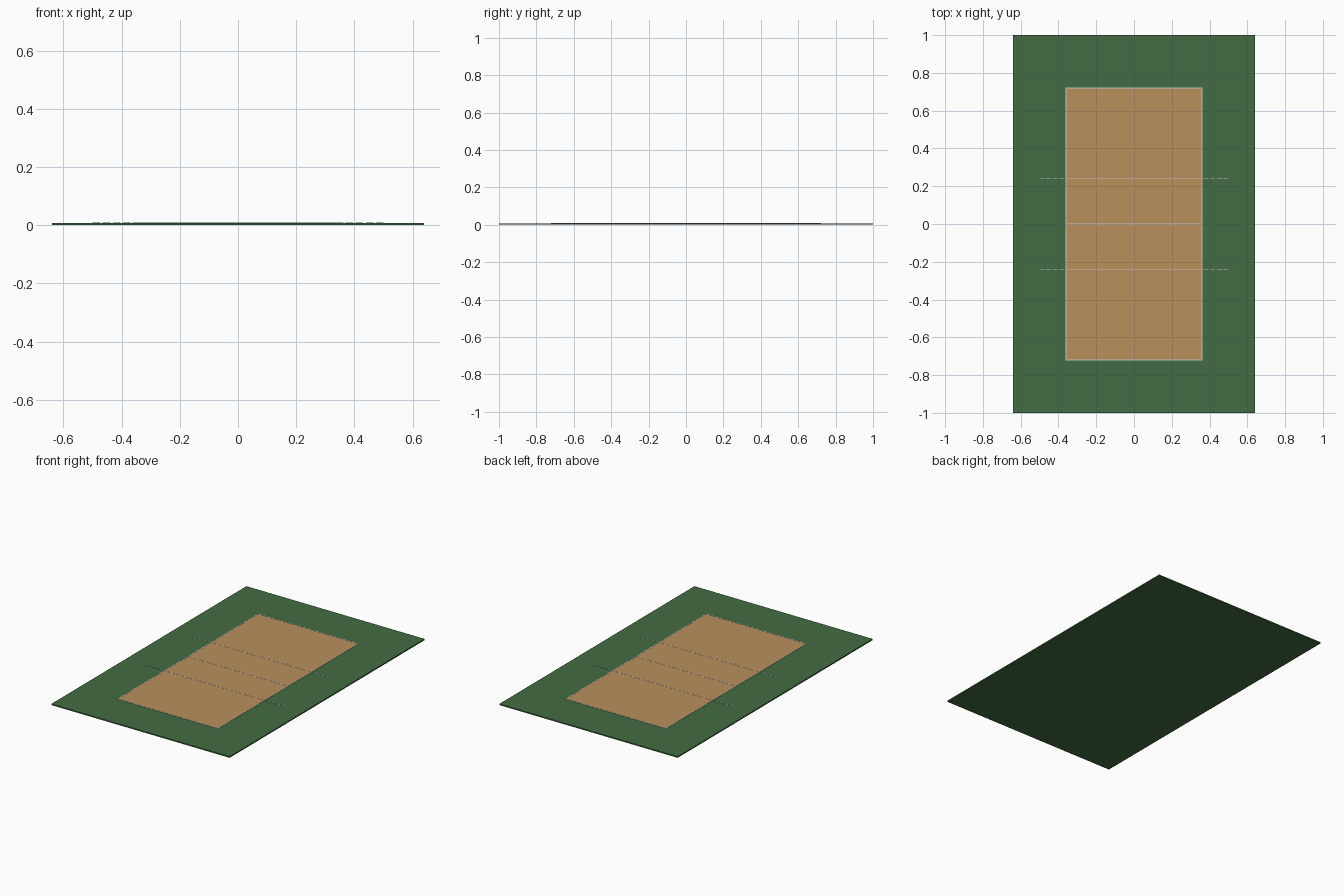
import bpy

if "Cube" in bpy.data.objects:
    bpy.data.objects.remove(bpy.data.objects["Cube"])

M = 0.08            # one metre of court in model units
LINE_W = 0.05 * M   # painted line width


def material(name, color):
    mat = bpy.data.materials.new(name)
    mat.diffuse_color = (*color, 1)
    mat.use_nodes = True
    mat.node_tree.nodes["Principled BSDF"].inputs["Base Color"].default_value = mat.diffuse_color
    return mat


def box(name, x, y, z0, z1, sx, sy, mat):
    bpy.ops.mesh.primitive_cube_add(size=1, location=(x, y, (z0 + z1) / 2))
    ob = bpy.context.object
    ob.name = name
    ob.scale = (sx, sy, z1 - z0)
    bpy.ops.object.transform_apply(location=False, rotation=False, scale=True)
    ob.data.materials.append(mat)
    return ob


green = material("green_surround", (0.055, 0.15, 0.055))
tan = material("tan_court", (0.48, 0.28, 0.107))
white = material("line_white", (0.8, 0.8, 0.8))

SLAB, COURT, TOP = 0.0080, 0.0088, 0.0096
HX, HY = 4.5 * M, 9 * M

# Ground slab and playing surface
box("surround", 0, 0, 0, SLAB, 16 * M, 25 * M, green)
box("court", 0, 0, SLAB, COURT, 2 * HX, 2 * HY, tan)

# Boundary lines
for s, side in ((-1, "left"), (1, "right")):
    box(f"sideline_{side}", s * HX, 0, SLAB, TOP, LINE_W, 2 * HY + LINE_W, white)
for s, end in ((-1, "front"), (1, "back")):
    box(f"end_line_{end}", 0, s * HY, SLAB, TOP, 2 * HX - LINE_W, LINE_W, white)

# Centre line and attack lines
inner = 2 * HX - LINE_W
box("centre_line", 0, 0, COURT, TOP, inner, LINE_W, white)
for s, end in ((-1, "front"), (1, "back")):
    y = s * 3 * M
    box(f"attack_line_{end}", 0, y, COURT, TOP, inner, LINE_W, white)
    # Dashed extensions past the sidelines
    pitch, dash = 0.035, 0.025
    for side in (-1, 1):
        for i in range(4):
            x = side * (0.5 - dash / 2 - i * pitch)
            box(f"attack_dash_{end}", x, y, SLAB, TOP, dash, LINE_W, white)
